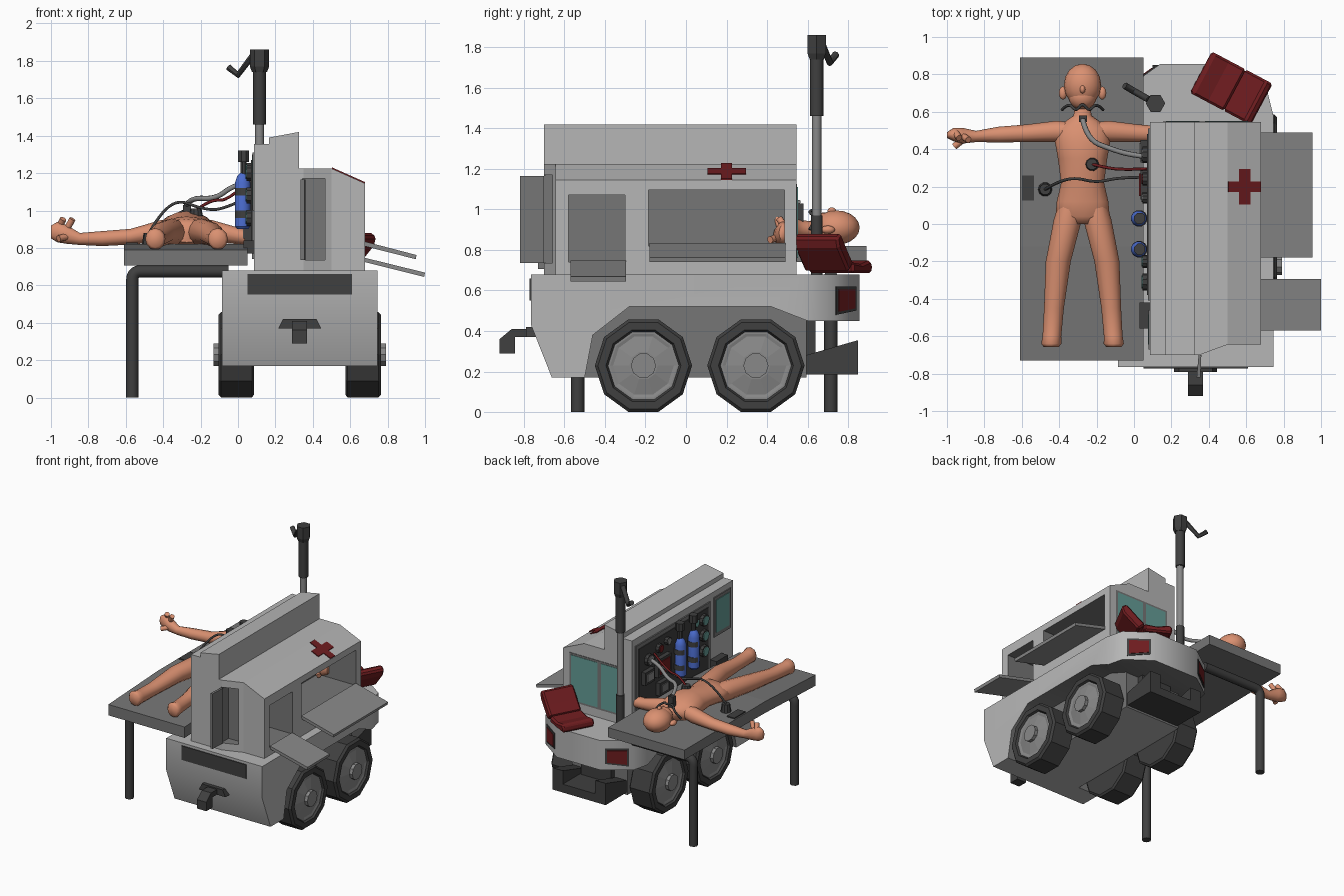
import bpy, bmesh, math
from mathutils import Matrix, Vector

if "Cube" in bpy.data.objects:
    bpy.data.objects.remove(bpy.data.objects["Cube"])

def mat(name, r, g, b):
    m = bpy.data.materials.new(name)
    m.diffuse_color = (r, g, b, 1)
    m.use_nodes = True
    m.node_tree.nodes["Principled BSDF"].inputs["Base Color"].default_value = m.diffuse_color
    return m

BODY = mat("light grey", .47, .47, .47)
GREY = mat("mid grey", .18, .18, .18)
STEEL = mat("steel grey", .25, .25, .25)
DARK = mat("dark grey", .05, .05, .05)
RED = mat("dark red", .16, .012, .014)
SKIN = mat("skin", .70, .28, .165)
TEAL = mat("teal glass", .13, .34, .31)
BLUE = mat("blue", .07, .15, .62)
MX = .33     # vehicle centre line
PX = -.275   # patient centre line

def finish(name, bm, m, smooth=None):
    bmesh.ops.recalc_face_normals(bm, faces=bm.faces)
    me = bpy.data.meshes.new(name)
    bm.to_mesh(me)
    bm.free()
    me.materials.append(m)
    o = bpy.data.objects.new(name, me)
    bpy.context.collection.objects.link(o)
    if smooth:
        smooth_by(o, smooth)
    return o

def smooth_by(o, deg):
    bpy.ops.object.select_all(action='DESELECT')
    o.select_set(True)
    bpy.context.view_layer.objects.active = o
    bpy.ops.object.shade_smooth_by_angle(angle=math.radians(deg))

def put(axis, p, t):
    """Place a 2D profile point p at position t along an axis."""
    a, b = p
    return {'x': (t, a, b), 'y': (a, t, b), 'z': (a, b, t)}[axis]

def prism(name, pts, axis, lo, hi, m):
    bm = bmesh.new()
    f = bm.faces.new([bm.verts.new(put(axis, p, lo)) for p in pts])
    r = bmesh.ops.extrude_face_region(bm, geom=[f])
    d = Vector(put(axis, (0, 0), hi - lo))
    bmesh.ops.translate(bm, vec=d, verts=[v for v in r['geom'] if isinstance(v, bmesh.types.BMVert)])
    return finish(name, bm, m)

def box(name, x0, x1, y0, y1, z0, z1, m):
    return prism(name, [(x0, y0), (x1, y0), (x1, y1), (x0, y1)], 'z', z0, z1, m)

def rings(name, loops, m, smooth=None):
    """Skin a list of equal vertex rings and cap the ends."""
    bm = bmesh.new()
    rs = [[bm.verts.new(p) for p in l] for l in loops]
    n = len(rs[0])
    for a, b in zip(rs, rs[1:]):
        for i in range(n):
            bm.faces.new((a[i], a[(i + 1) % n], b[(i + 1) % n], b[i]))
    bm.faces.new(rs[0])
    bm.faces.new(rs[-1])
    return finish(name, bm, m, smooth)

def lathe(name, c, axis, prof, n, m, smooth=None, flip=1):
    """prof: (offset along axis, radius); a flat side faces down."""
    loops = []
    for t, r in prof:
        ang = [2 * math.pi * (i + .5) / n - math.pi / 2 for i in range(n)]
        loops.append([Vector(c) + Vector(put(axis, (r * math.cos(a), r * math.sin(a)), t * flip)) for a in ang])
    return rings(name, loops, m, smooth)

def loft(name, axis, secs, m=SKIN, n=12):
    """secs: (x, y, z, radius across, radius up)."""
    loops = []
    for x, y, z, r, rz in secs:
        ang = [2 * math.pi * i / n for i in range(n)]
        loops.append([Vector((x, y, z)) + Vector(put(axis, (r * math.cos(a), rz * math.sin(a)), 0)) for a in ang])
    return rings(name, loops, m, 60)

def tube(name, pts, r, m, bend=True):
    cu = bpy.data.curves.new(name, 'CURVE')
    cu.dimensions, cu.bevel_depth, cu.bevel_resolution, cu.use_fill_caps = '3D', r, 2, True
    if bend:
        s = cu.splines.new('NURBS')
        s.points.add(len(pts) - 1)
        s.use_endpoint_u, s.order_u, s.resolution_u = True, 3, 5
    else:
        s = cu.splines.new('POLY')
        s.points.add(len(pts) - 1)
    for q, p in zip(s.points, pts):
        q.co = (*p, 1)
    cu.materials.append(m)
    o = bpy.data.objects.new(name, cu)
    bpy.context.collection.objects.link(o)
    bpy.ops.object.select_all(action='DESELECT')
    o.select_set(True)
    bpy.context.view_layer.objects.active = o
    bpy.ops.object.convert(target='MESH')
    smooth_by(bpy.context.object, 50)

def ball(name, c, s, m=SKIN):
    bm = bmesh.new()
    bmesh.ops.create_uvsphere(bm, u_segments=16, v_segments=10, radius=1,
                              matrix=Matrix.Translation(c) @ Matrix.Diagonal((*s, 1)))
    return finish(name, bm, m, 60)

def cut(o, *cutters):
    bpy.context.view_layer.objects.active = o
    for c in cutters:
        c.hide_render = True
        md = o.modifiers.new("cut", 'BOOLEAN')
        md.operation, md.solver, md.object, md.material_mode = 'DIFFERENCE', 'EXACT', c, 'TRANSFER'
        bpy.ops.object.modifier_apply(modifier=md.name)
        bpy.data.objects.remove(c)

# Lower body: rounded rear, sloped nose, wheel arches
half = [(.415, -.765), (.415, .58), (.38, .72), (.19, .855)]
plan = [(MX + x, y) for x, y in half] + [(MX - x, y) for x, y in reversed(half)]
body = prism("lower_body", plan, 'z', .17, .68, BODY)
arch = [(-.5, .1), (-.5, .17), (-.46, .38), (-.28, .52), (.42, .52), (.6, .45), (.6, .1)]
cut(body, prism("c1", arch, 'x', .57, .9, GREY), prism("c2", arch, 'x', -.2, .09, GREY),
    box("c3", -.3, 1, .595, 1, .1, .45, GREY),
    prism("c4", [(-.8, .43), (-.765, .43), (-.66, .165), (-.66, .1), (-.8, .1)], 'x', -.3, 1, BODY))
smooth_by(body, 42)
box("front_vent", .05, .61, -.772, -.76, .55, .66, DARK)

# Cabin with stepped roof, storage recesses and bent front wall
cabin = prism("cabin", [(.085, .67), (.085, 1.355), (.165, 1.355), (.165, 1.39), (.325, 1.42), (.325, 1.225),
                        (.5, 1.225), (.68, 1.145), (.68, .67)], 'y', -.7, .545, BODY)
cut(cabin, prism("c5", [(.35, -.71), (.35, -.7), (.5, -.645), (.8, -.645), (.8, -.71)], 'z', .5, 1.6, BODY),
    box("c6", .345, .465, -.8, -.61, .735, 1.17, GREY),
    box("c7", .42, .8, -.58, -.3, .74, 1.07, GREY),
    box("c8", .35, .8, -.185, .485, .82, 1.095, GREY))
prism("front_door", [(.345, -.7), (.36, -.7), (.355, -.82), (.335, -.82)], 'z', .735, 1.165, GREY)
prism("side_flap_front", [(.675, .725), (.675, .748), (1, .668), (.995, .645)], 'y', -.57, -.295, STEEL)
prism("side_flap_rear", [(.675, .81), (.675, .835), (.955, .762), (.95, .74)], 'y', -.18, .49, STEEL)

# Red cross on the sloped roof edge
slope = (1.145 - 1.225) / .18
for i, (hx, hy) in enumerate([(.088, .028), (.03, .095)]):
    zs = lambda x: 1.225 + (x - .5) * slope
    a, b = .59 - hx, .59 + hx
    prism(f"cross_bar_{i}", [(a, zs(a) - .002), (b, zs(b) - .002), (b + .002, zs(b) + .006), (a + .002, zs(a) + .006)],
          'y', .2 - hy, .2 + hy, RED)

# Windows: rear pair and left side
for i, (a, b) in enumerate([(.38, .61), (.17, .35)]):
    box(f"rear_window_frame_{i}", a - .015, b + .015, .544, .549, .745, 1.125, GREY)
    box(f"rear_window_{i}", a, b, .545, .552, .76, 1.11, TEAL)
box("side_window_frame", .078, .086, -.67, -.46, 1.0, 1.31, GREY)
box("side_window", .074, .08, -.645, -.485, 1.03, 1.285, TEAL)

# Instrument panel on the left wall
box("panel_frame", .075, .09, -.41, .51, .74, 1.3, GREY)
box("instrument_panel", .07, .08, -.38, .48, .77, 1.27, DARK)
for i, (y, z, r, m) in enumerate([(-.31, 1.2, .045, TEAL), (-.31, 1.08, .045, TEAL), (-.31, .96, .045, TEAL),
                                  (-.2, 1.22, .035, TEAL), (.24, 1.19, .035, RED), (.14, 1.21, .03, STEEL),
                                  (.37, 1.15, .045, STEEL)]):
    lathe(f"dial_rim_{i}", (.07, y, z), 'x', [(0, r), (-.025, r)], 10, DARK)
    lathe(f"dial_{i}", (.05, y, z), 'x', [(0, r * .75), (-.01, r * .75)], 10, m)
for i, (y0, y1, z0, z1) in enumerate([(.33, .45, .98, 1.08), (.13, .29, .98, 1.12), (.15, .27, .83, .93)]):
    box(f"control_unit_{i}", .035, .075, y0, y1, z0, z1, DARK)
    box(f"control_face_{i}", .028, .036, y0 + .02, y1 - .02, z0 + .02, z1 - .02, (STEEL, RED, GREY)[i])
box("table_latch", .03, .085, -.56, -.42, .77, .84, DARK)

# Gas bottles
for i, y in enumerate((.03, -.135)):
    lathe(f"gas_bottle_{i}", (.025, y, 0), 'z', [(.9, .03), (.915, .042), (1.15, .042), (1.185, .03), (1.2, .015)],
          12, BLUE, 35)
    for z in (.96, 1.08):
        lathe(f"bottle_band_{i}", (.028, y, z), 'z', [(0, .045), (.04, .045)], 12, DARK)
    lathe(f"bottle_valve_{i}", (.03, y, 0), 'z', [(1.19, .018), (1.26, .018), (1.26, .032), (1.32, .032)], 8, DARK)

# Wheels
for s in (1, -1):
    for y in (-.21, .345):
        c = (MX, y, .229)
        lathe("tyre", c, 'x', [(.245, .225), (.255, .24), (.42, .24), (.435, .225), (.435, .185), (.415, .175)],
              10, DARK, flip=s)
        lathe("rim", c, 'x', [(.40, .175), (.422, .175), (.422, .165), (.418, .15), (.435, .07)], 10, STEEL, flip=s)
        lathe("hub", c, 'x', [(.42, .062), (.46, .062)], 10, STEEL, flip=s)

# Rear step and tail lights, front hitch
box("rear_step", .1, .56, .57, .85, .185, .25, DARK)
for a, b in ((.1, .19), (.47, .56)):
    prism("step_lug", [(.57, .25), (.85, .25), (.85, .355), (.59, .28)], 'x', a, b, DARK)
box("step_mount", .2, .46, .55, .64, .2, .46, DARK)
for s in (1, -1):
    ang = math.atan2(-.135, .19) * s
    for nm, w, h, d, m in (("tail_light_frame", .085, .07, .006, DARK), ("tail_light", .07, .055, .01, RED)):
        o = prism(nm, [(-w, -h), (w, -h * .7), (w, h), (-w, h)] if s < 0 else
                  [(-w, -h * .7), (w, -h), (w, h), (-w, h)], 'y', -.01, d, m)
        o.matrix_world = Matrix.Translation((MX + s * .285, .7875, .55)) @ Matrix.Rotation(ang, 4, 'Z')
prism("hitch_hook", [(-.7, .41), (-.86, .41), (-.92, .36), (-.92, .29), (-.845, .29), (-.845, .37), (-.7, .37)],
      'x', .29, .37, DARK)
prism("hitch_plate", [(.24, .42), (.42, .42), (.445, .37), (.215, .37)], 'y', -.79, -.7, DARK)

# Operating table with sloped leg end, and its bent legs
prism("table_top", [(.89, .745), (.89, .82), (-.12, .82), (-.73, .79), (-.73, .705), (-.12, .73)],
      'x', -.61, .05, GREY)
box("table_plate", -.6, -.535, .125, .26, .815, .828, DARK)
for i, y in enumerate((-.535, .715)):
    tube(f"table_leg_{i}", [(-.565, y, 0), (-.565, y, .58), (-.565, y, .675), (-.47, y, .675), (-.05, y, .675)],
         .033, DARK)

# Lamp mast
P = (.115, .645, 0)
lathe("mast_sleeve", P, 'z', [(.67, .03), (.97, .03)], 10, DARK, 50)
lathe("mast_rod", P, 'z', [(.9, .024), (1.5, .024)], 10, STEEL, 50)
lathe("mast_upper", P, 'z', [(1.46, .034), (1.75, .034)], 10, DARK, 50)
lathe("mast_head", P, 'z', [(1.74, .04), (1.77, .052), (1.86, .052)], 6, DARK)
tube("mast_hook", [(.08, .665, 1.83), (.0, .71, 1.725), (-.05, .74, 1.765)], .018, DARK, False)

# Seat on the rear deck
for nm, pr in (("seat", [(0, .685), (.2, .685), (.21, .72), (.19, .75), (.1, .73), (0, .74)]),
               ("seat_back", [(.01, .735), (-.05, .80), (-.125, .885), (-.165, .86), (-.15, .81), (-.04, .69)])):
    o = prism(nm, pr, 'y', -.125, .125, RED)
    o.matrix_world = Matrix.Translation((.54, .715, 0)) @ Matrix.Rotation(math.radians(152), 4, 'Z')
    bv = o.modifiers.new("bevel", 'BEVEL')
    bv.width, bv.segments = .012, 1

# Patient
loft("torso", 'y', [(PX, y, z, r, rz) for y, r, z, rz in [
    (.65, .04, .9, .04), (.58, .048, .9, .045), (.55, .09, .895, .06), (.51, .14, .9, .075), (.44, .148, .905, .088),
    (.35, .132, .905, .092), (.22, .115, .895, .078), (.12, .138, .89, .078), (.04, .145, .885, .07),
    (0, .09, .88, .05)]], n=16)
ball("head", (PX, .742, .91), (.1, .115, .085))
ball("jaw", (PX, .68, .92), (.075, .07, .065))
ball("nose", (PX, .72, .99), (.015, .022, .02))
for s in (1, -1):
    ball("ear", (PX + s * .105, .7, .9), (.022, .035, .02))
    loft("leg", 'y', [(PX + s * d, y, z, r, rz) for y, d, r, z, rz in [
        (.12, .065, .06, .885, .06), (.02, .08, .075, .885, .072), (-.2, .13, .067, .875, .062),
        (-.45, .153, .053, .85, .047), (-.6, .164, .05, .845, .05), (-.64, .167, .054, .848, .058),
        (-.658, .167, .04, .848, .045)]])
    loft("arm", 'x', [(PX + s * d, y, z, r, rz) for d, y, r, z, rz in [
        (.07, .495, .05, .9, .05), (.14, .495, .057, .89, .058), (.3, .485, .047, .86, .042),
        (.45, .478, .042, .85, .04), (.57, .468, .03, .848, .032), (.64, .472, .042, .872, .05),
        (.69, .478, .036, .885, .055), (.724, .475, .016, .885, .035)]])
    for i, (a, b) in enumerate([((.64, .45, .86), (.685, .415, .85)), ((.64, .47, .9), (.61, .45, .955)),
                                ((.68, .49, .91), (.66, .46, .955))]):
        tube(f"finger_{i}", [(PX + s * a[0], *a[1:]), (PX + s * b[0], *b[1:])], .018, SKIN, False)

# Breathing tube, straps, sensors and wires
tube("face_strap", [(-.385, .61, .9), (-.35, .65, .96), (-.31, .6, .99), (PX, .65, 1.0), (-.24, .6, .99),
                    (-.2, .65, .96), (-.165, .61, .9)], .008, DARK)
box("tube_connector", -.295, -.25, .545, .58, .94, 1.03, DARK)
tube("breathing_tube", [(PX, .56, 1.03), (-.25, .45, 1.07), (-.12, .4, 1.06), (-.02, .37, 1.14), (.07, .36, 1.15)],
     .014, STEEL)
lathe("chest_sensor", (-.225, .32, .97), 'z', [(0, .038), (.04, .03)], 10, DARK)
lathe("arm_sensor", (-.475, .185, .82), 'z', [(0, .038), (.06, .03)], 10, DARK)
tube("red_wire", [(-.225, .32, 1.0), (-.15, .3, 1.06), (-.05, .29, 1.05), (.07, .295, 1.17)], .008, RED)
tube("black_wire", [(-.475, .185, .88), (-.42, .22, .98), (-.32, .25, 1.06), (-.2, .22, 1.01), (-.08, .25, 1.0),
                    (.07, .25, 1.08)], .008, DARK)
